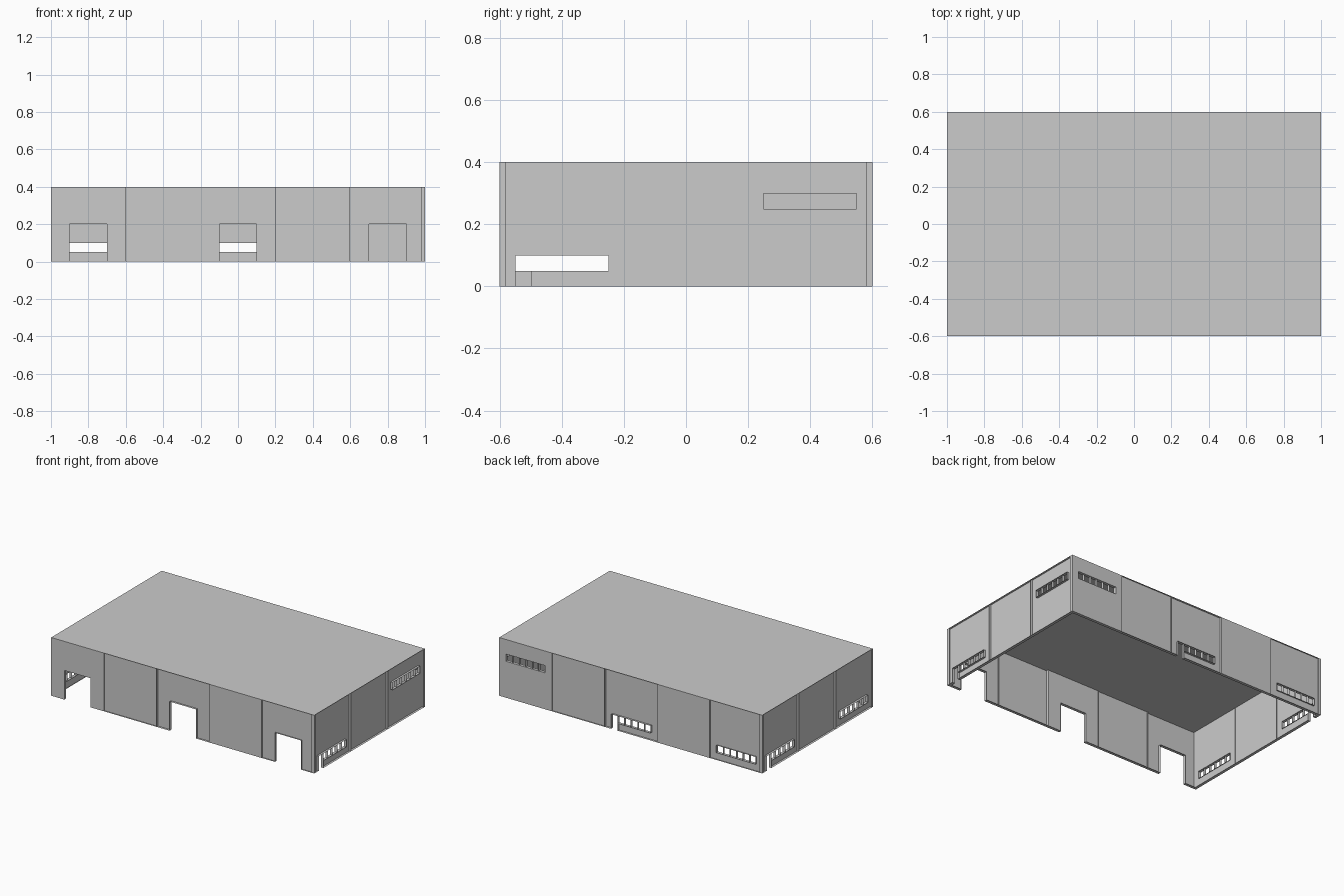
import bpy, bmesh
from math import radians
from mathutils import Matrix

if "Cube" in bpy.data.objects:
    bpy.data.objects.remove(bpy.data.objects["Cube"])

HEIGHT = 0.4
MODULE = 0.4      # width of one wall panel
RIM = 0.02        # depth of panel rims, window reveals and mullions


def finish(name, bm):
    bmesh.ops.remove_doubles(bm, verts=bm.verts, dist=1e-5)
    mesh = bpy.data.meshes.new(name)
    bm.to_mesh(mesh)
    bm.free()
    bpy.context.collection.objects.link(bpy.data.objects.new(name, mesh))


def gate(c):
    return [(c - 0.1, c + 0.1, 0, 0.2)]


def windows(c, z, door=False):
    """Row of six panes; the first may reach the floor as a small door."""
    return [(c - 0.15 + 0.05 * i, c - 0.1 + 0.05 * i,
             0 if door and i == 0 else z, z + 0.05) for i in range(6)]


def panel(name, angle, dist, c, depth, openings):
    """Thin sheet with openings, framed by rims of fixed depth."""
    bm = bmesh.new()
    u0, u1 = c - MODULE / 2, c + MODULE / 2
    us = sorted({round(v, 4) for o in openings for v in o[:2]} | {round(u0, 4), round(u1, 4)})
    zs = sorted({round(v, 4) for o in openings for v in o[2:]} | {0, HEIGHT})

    def quad(*pts):
        bm.faces.new([bm.verts.new((u, -dist + d, z)) for u, d, z in pts])

    def kind(i, j):
        if not (0 <= i < len(us) - 1 and 0 <= j < len(zs) - 1):
            return "outside"
        u, z = (us[i] + us[i + 1]) / 2, (zs[j] + zs[j + 1]) / 2
        for k, (a, b, lo, hi) in enumerate(openings):
            if a < u < b and lo < z < hi:
                return k
        return "wall"

    def needs_rim(a, b):
        return a != b and not (b == "outside" and a != "wall") \
            and not (a == "outside" and b != "wall")

    for i in range(len(us)):
        for j in range(len(zs)):
            here = kind(i, j)
            if here == "wall":
                quad((us[i], depth, zs[j]), (us[i + 1], depth, zs[j]),
                     (us[i + 1], depth, zs[j + 1]), (us[i], depth, zs[j + 1]))
            if j + 1 < len(zs) and needs_rim(here, kind(i - 1, j)):
                u = us[i]
                quad((u, 0, zs[j]), (u, RIM, zs[j]), (u, RIM, zs[j + 1]), (u, 0, zs[j + 1]))
            if i + 1 < len(us) and needs_rim(here, kind(i, j - 1)):
                z = zs[j]
                quad((us[i], 0, z), (us[i + 1], 0, z), (us[i + 1], RIM, z), (us[i], RIM, z))
    bm.transform(Matrix.Rotation(radians(angle), 4, 'Z'))
    finish(name, bm)


# Wall layout: name, direction, distance from centre, openings per panel
LOW, HIGH = 0.05, 0.25
walls = [
    ("front_wall", 0, 0.6, [gate(-0.8), [], gate(0), [], gate(0.8)]),
    ("back_wall", 180, 0.6, [windows(-0.8, HIGH), [], windows(0, LOW, True), [],
                             windows(0.8, LOW)]),
    ("right_wall", 90, 1.0, [windows(-0.4, LOW, True), [], windows(0.4, HIGH)]),
    ("left_wall", 270, 1.0, [windows(-0.4, LOW, True), [], windows(0.4, LOW)]),
]
for name, angle, dist, parts in walls:
    n = len(parts)
    recess = [0, 0.01, 0.015, 0, 0.01] if n == 5 else [0.015] * 3
    for i, openings in enumerate(parts):
        panel(f"{name}_panel_{i + 1}", angle, dist, (i - (n - 1) / 2) * MODULE,
              recess[i], openings)

# Flat roof sheet
bm = bmesh.new()
bmesh.ops.create_grid(bm, x_segments=1, y_segments=1, size=1,
                      matrix=Matrix.Translation((0, 0, HEIGHT)) @ Matrix.Diagonal((1, 0.6, 1, 1)))
finish("roof", bm)
